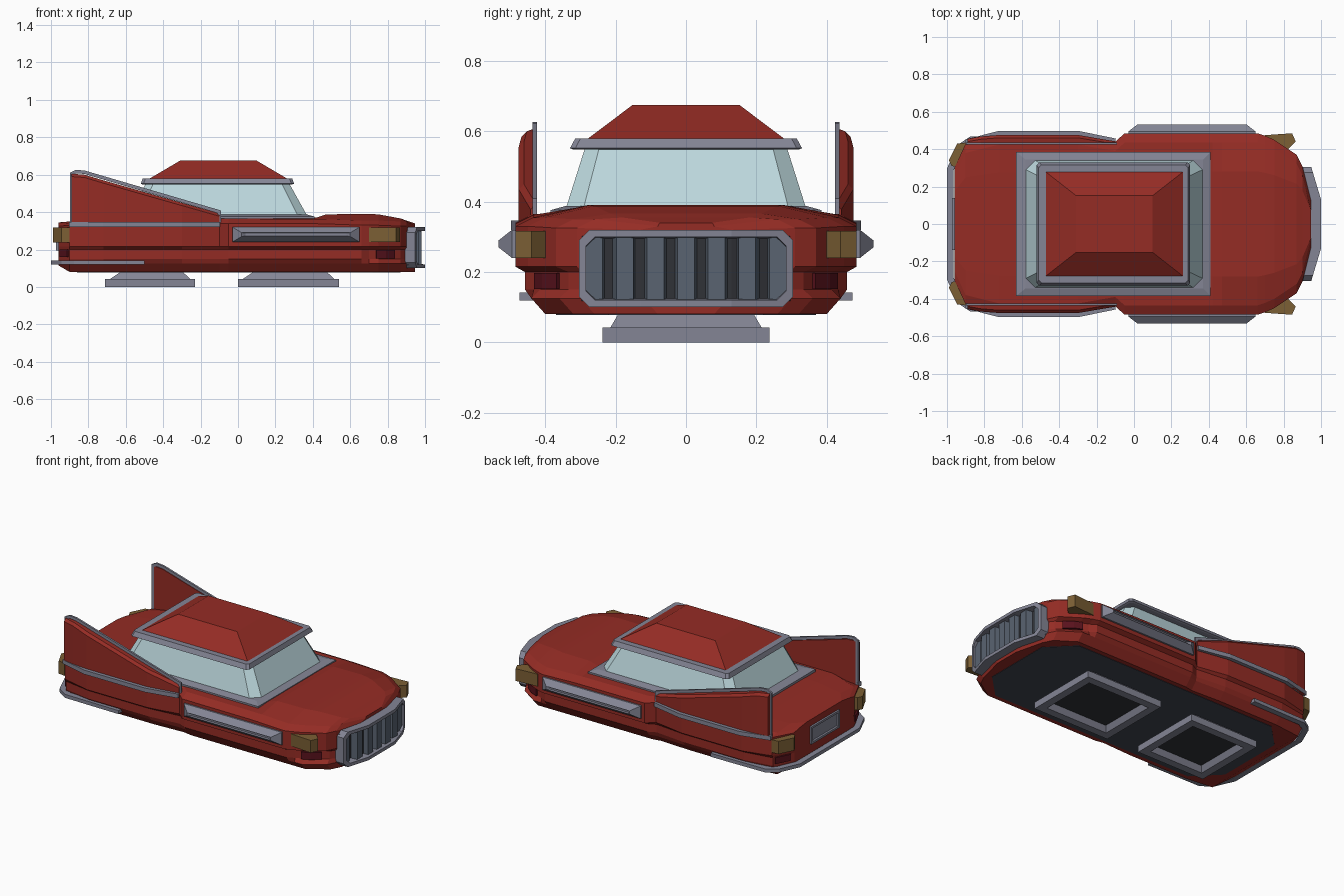
import bpy, bmesh
from mathutils import Vector

if "Cube" in bpy.data.objects:
    bpy.data.objects.remove(bpy.data.objects["Cube"])


def material(name, rgb):
    m = bpy.data.materials.new(name)
    m.diffuse_color = (*rgb, 1)
    m.use_nodes = True
    m.node_tree.nodes["Principled BSDF"].inputs["Base Color"].default_value = m.diffuse_color
    return m


RED = material("red_paint", (.30, .025, .018))
STEEL = material("steel", (.23, .235, .30))
GLASS = material("pale_glass", (.5, .68, .72))
GOLD = material("amber_lamp", (.2, .115, .035))
FLOOR = material("navy_underside", (.05, .058, .08))
DARK = material("dark_recess", (.03, .032, .038))
LAMP = material("dark_red_lamp", (.1, .006, .012))
SLAT = material("slat_grey", (.10, .125, .165))


def loft(name, rings, mat, caps=True, mirror=False):
    """Join equal-length point rings with flat faces."""
    bm = bmesh.new()
    vs = [[bm.verts.new(p) for p in r] for r in rings]
    n = len(vs[0])
    for a, b in zip(vs, vs[1:]):
        for i in range(n):
            j = (i + 1) % n
            bm.faces.new((a[i], a[j], b[j], b[i]))
    if caps:
        bm.faces.new(vs[0])
        bm.faces.new(vs[-1])
    bmesh.ops.recalc_face_normals(bm, faces=bm.faces)
    me = bpy.data.meshes.new(name)
    bm.to_mesh(me)
    bm.free()
    me.materials.append(mat)
    ob = bpy.data.objects.new(name, me)
    bpy.context.collection.objects.link(ob)
    if mirror:
        ob.modifiers.new("mirror", "MIRROR").use_axis = (False, True, False)
    return ob


def rect(x0, x1, y, z, c=0.0):
    """Horizontal rectangle ring, optionally with cut corners."""
    if not c:
        return [(x0, -y, z), (x1, -y, z), (x1, y, z), (x0, y, z)]
    return [(x0 + c, -y, z), (x1 - c, -y, z), (x1, -y + c, z), (x1, y - c, z),
            (x1 - c, y, z), (x0 + c, y, z), (x0, y - c, z), (x0, -y + c, z)]


def prism(name, plan, z0, z1, mat, mirror=False):
    return loft(name, [[(x, y, z) for x, y in plan] for z in (z0, z1)], mat, mirror=mirror)


def beam(name, path, axis, half_w, half_t, mat, mirror=False):
    """Rectangular bar along a path, mitred at the bends."""
    pts, a, rings = [Vector(p) for p in path], Vector(axis), []
    dirs = [(q - p).normalized().cross(a).normalized() for p, q in zip(pts, pts[1:])]
    for i, p in enumerate(pts):
        n0, n1 = dirs[max(i - 1, 0)], dirs[min(i, len(dirs) - 1)]
        n = (n0 + n1).normalized()
        n = n * (half_t / max(n.dot(n0), .4))
        w = a * half_w
        rings.append([p + n + w, p + n - w, p - n - w, p - n + w])
    return loft(name, rings, mat, mirror=mirror)


# Body: sections (x, half width, bottom z, shoulder z, crown z, lamp recess)
sections = [(-.96, .30, .115, .335, .345, 0), (-.90, .43, .08, .34, .35, 0),
            (-.72, .475, .08, .345, .36, 0), (-.30, .475, .08, .345, .37, 0),
            (-.10, .44, .08, .35, .37, 0), (-.05, .485, .08, .35, .37, 0),
            (.42, .485, .08, .348, .371, 0), (.47, .485, .08, .347, .388, 0),
            (.66, .485, .08, .34, .39, 0), (.70, .472, .08, .34, .39, .02),
            (.75, .45, .08, .34, .388, .03), (.87, .37, .08, .335, .366, .03),
            (.90, .31, .08, .335, .355, .01), (.945, .13, .08, .33, .34, 0)]
rings = []
for x, w, zb, zs, zt, r in sections:
    sill = min(w - .01, .44)    # straight sill below the bulging fenders
    mid = sill + (w - sill) * .4
    half = [(sill - .04, zb), (sill, .125), (mid - r, .15), (mid - r, .2), (w, .215),
            (w, zs - .01), (w - .05, zs + .015 * (zt > .35)), (w * .58, zt)]
    rings.append([(x, y, z) for y, z in half] + [(x, -y, z) for y, z in reversed(half)])
loft("body", rings, RED)

# Dark floor and two hollow hover pads
loft("floor_panel", [rect(-.86, .87, .37, .09, .15), rect(-.86, .87, .37, .078, .15)], FLOOR)
for label, x0, x1 in (("rear", -.71, -.23), ("front", 0, .54)):
    loft(label + "_hover_pad", [
        rect(x0 + .09, x1 - .07, .19, .085), rect(x0 + .025, x1 - .025, .215, .042),
        rect(x0, x1, .237, .042), rect(x0, x1, .237, 0),
        rect(x0 + .05, x1 - .05, .187, 0), rect(x0 + .07, x1 - .07, .167, .035)], STEEL)
    loft(label + "_pad_core", [rect(x0 + .07, x1 - .07, .167, .04),
                               rect(x0 + .07, x1 - .07, .167, .033)], DARK)

# Cabin: base trim, glass, roof rim, roof
loft("cabin_base_trim", [rect(-.63, .41, .385, .345), rect(-.63, .41, .385, .376),
                         rect(-.58, .37, .345, .387)], STEEL)
loft("cabin_glass", [rect(-.58, .37, .342, .38, .05), rect(-.49, .27, .285, .56, .04)], GLASS)
loft("roof_rim", [rect(-.51, .29, .32, .548, .015), rect(-.52, .30, .33, .552, .015),
                  rect(-.51, .29, .315, .58, .015)], STEEL)
loft("roof", [rect(-.48, .27, .285, .575), rect(-.31, .10, .152, .675)], RED)

# Tail fins with edge trim
fin = []
for x, out, top in ((-.89, .455, .605), (-.82, .468, .60), (-.72, .476, .57),
                    (-.30, .476, .45), (-.10, .442, .393)):
    fin.append([(x, .425, .32), (x, .425, top), (x, out - .015, top),
                (x, out, top - .015), (x, out, .32)])
loft("tail_fin", fin, RED, mirror=True)
beam("fin_edge_trim", [(-.89, .430, .33), (-.89, .430, .605), (-.865, .430, .617),
                       (-.82, .430, .613), (-.10, .430, .402), (-.10, .430, .34)],
     (0, 1, 0), .006, .009, STEEL, True)
beam("fender_trim", [(-.90, .437, .333), (-.72, .483, .333), (-.30, .483, .333),
                     (-.10, .442, .333)], (0, 0, 1), .013, .015, STEEL, True)

# Side chrome panels on the front fenders
side = []
for y, i, k in ((.47, 0, 0), (.495, 0, 0), (.533, .05, .03), (.52, .07, .032)):
    side.append([(-.03 + i, y, .24 + k), (.65 - i, y, .24 + k),
                 (.65 - i, y, .32 - k), (-.03 + i, y, .32 - k)])
loft("side_panel", side, STEEL, mirror=True)


# Front grille: curved octagonal frame, backing and slats
def nose(y):
    return 1.0 - max(abs(y) - .13, 0) * .3


def grille_ring(dx, i):
    half = [(.13, .32 - i), (.275 - i * .8, .32 - i), (.305 - i, .29 - i * .8),
            (.305 - i, .13 + i * .8), (.275 - i * .8, .10 + i), (.13, .10 + i)]
    pts = half + [(-y, z) for y, z in reversed(half)]
    return [(nose(y) - dx, y, z) for y, z in pts]


loft("grille_frame", [grille_ring(.06, 0), grille_ring(0, 0),
                      grille_ring(0, .02), grille_ring(.045, .025)], STEEL, caps=False)
back = [(-.285, .87)] + [(y, nose(y) - .045) for y in (-.285, -.13, .13, .285)] + [(.285, .87)]
prism("grille_backing", [(x, y) for y, x in back], .122, .298, DARK)
for k in range(-3, 4):
    y = k * .087
    x = nose(y)
    prism("grille_slat", [(x - .06, y - .036), (x - .018, y - .024),
                          (x - .018, y + .024), (x - .06, y + .036)], .118, .302, SLAT)

# Lamps at the four corners
prism("headlight", [(.70, .43), (.70, .475), (.845, .485), (.865, .44), (.81, .385), (.78, .38)],
      .24, .317, GOLD, True)
prism("front_lower_lamp", [(.73, .38), (.74, .432), (.79, .41), (.84, .368), (.81, .34)],
      .152, .197, LAMP, True)
prism("tail_light", [(-.92, .30), (-.975, .31), (-.99, .34), (-.945, .43), (-.90, .435)],
      .238, .318, GOLD, True)
prism("rear_lower_lamp", [(-.91, .28), (-.955, .32), (-.955, .33), (-.913, .415), (-.89, .40)],
      .16, .20, LAMP, True)

# Rear bumper rail and rear plate
beam("rear_bumper", [(-.50, .455, .13), (-.87, .45, .13), (-.93, .41, .13), (-.983, .29, .13),
                     (-.983, -.29, .13), (-.93, -.41, .13), (-.87, -.45, .13), (-.50, -.455, .13)],
     (0, 0, 1), .011, .018, STEEL)


def plate(x, y, z):
    return [(x, -y, .25 - z), (x, y, .25 - z), (x, y, .25 + z), (x, -y, .25 + z)]


loft("rear_plate", [plate(-.94, .14, .055), plate(-.972, .14, .055), plate(-.972, .125, .042),
                    plate(-.964, .12, .038)], STEEL)
